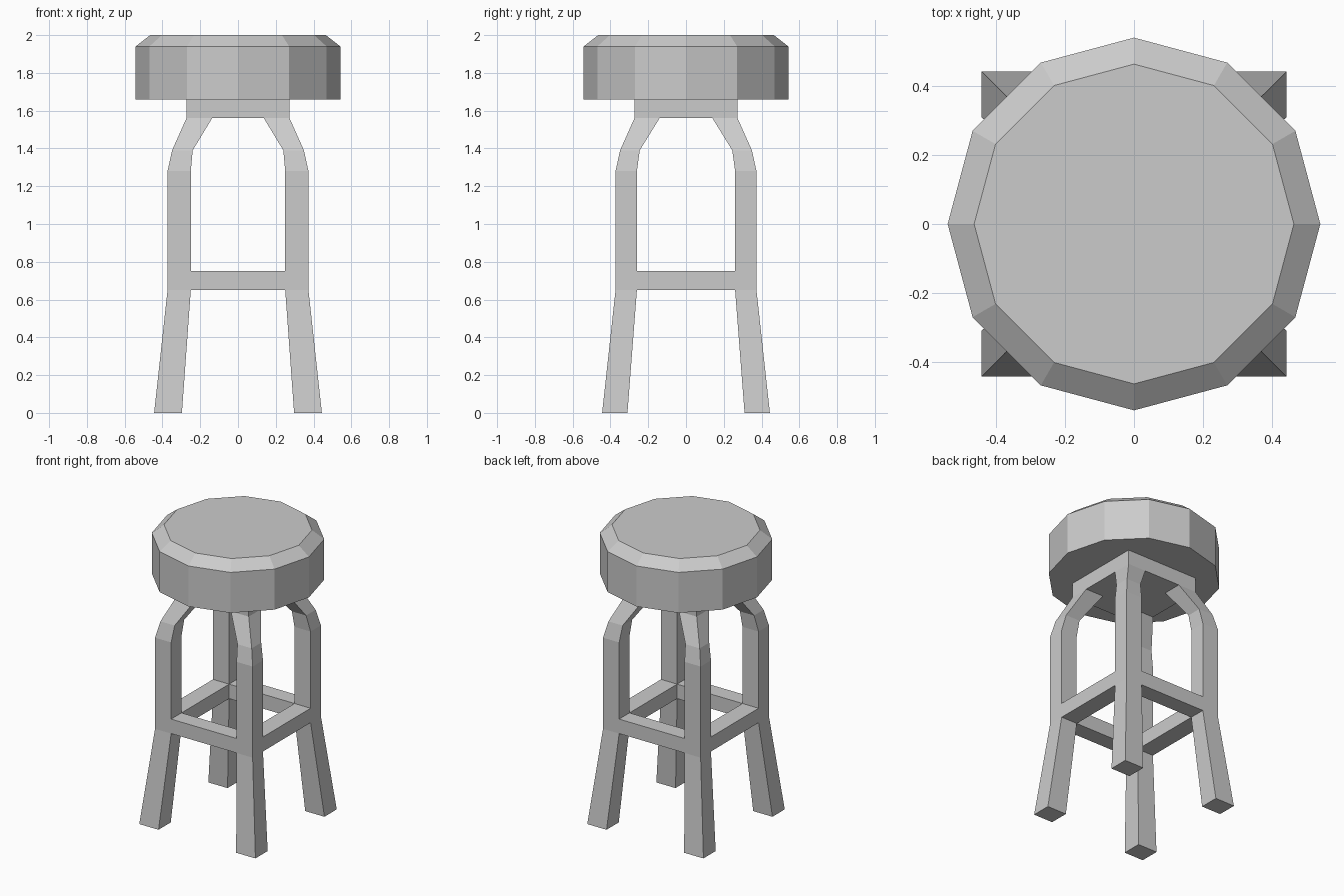
import bpy, bmesh
from math import cos, sin, pi

if "Cube" in bpy.data.objects:
    bpy.data.objects.remove(bpy.data.objects["Cube"])


def loft(name, rings, cap_top=True):
    """Skin a stack of equal-length vertex rings and cap the ends."""
    bm = bmesh.new()
    loops = [[bm.verts.new(p) for p in ring] for ring in rings]
    n = len(loops[0])
    for a, b in zip(loops, loops[1:]):
        for i in range(n):
            j = (i + 1) % n
            bm.faces.new((a[i], a[j], b[j], b[i]))
    bm.faces.new(loops[0][::-1])
    if cap_top:
        bm.faces.new(loops[-1])
    bmesh.ops.recalc_face_normals(bm, faces=bm.faces)
    mesh = bpy.data.meshes.new(name)
    bm.to_mesh(mesh)
    bm.free()
    obj = bpy.data.objects.new(name, mesh)
    bpy.context.collection.objects.link(obj)
    return obj


def rect(x0, x1, y0, y1, z):
    return [(x0, y0, z), (x1, y0, z), (x1, y1, z), (x0, y1, z)]


def box(name, x0, x1, y0, y1, z0, z1):
    return loft(name, [rect(x0, x1, y0, y1, z) for z in (z0, z1)])


def mirror(obj, x, y):
    mod = obj.modifiers.new("mirror", 'MIRROR')
    mod.use_axis = (x, y, False)
    mod.use_mirror_merge = False


# Twelve-sided cushion with a chamfered top
loft("seat", [[(r * cos(i * pi / 6), r * sin(i * pi / 6), z) for i in range(12)]
              for r, z in ((0.542, 1.66), (0.542, 1.94), (0.465, 2.0))])

# Square block under the seat
box("seat_base", -0.273, 0.273, -0.273, 0.273, 1.56, 1.66)

# Bent legs: height, inner x, inner y, outer edge
leg_profile = [(0, 0.297, 0.31, 0.444), (0.65, 0.25, 0.26, 0.373),
               (1.28, 0.25, 0.26, 0.373), (1.39, 0.24, 0.245, 0.349),
               (1.56, 0.137, 0.14, 0.273)]
legs = loft("legs", [rect(ix, o, iy, o, z) for z, ix, iy, o in leg_profile],
            cap_top=False)
mirror(legs, True, True)

# Stretchers flush with the legs
mirror(box("front_back_stretchers", -0.25, 0.25, 0.26, 0.373, 0.65, 0.75), False, True)
mirror(box("side_stretchers", 0.25, 0.373, -0.26, 0.26, 0.65, 0.75), True, False)
